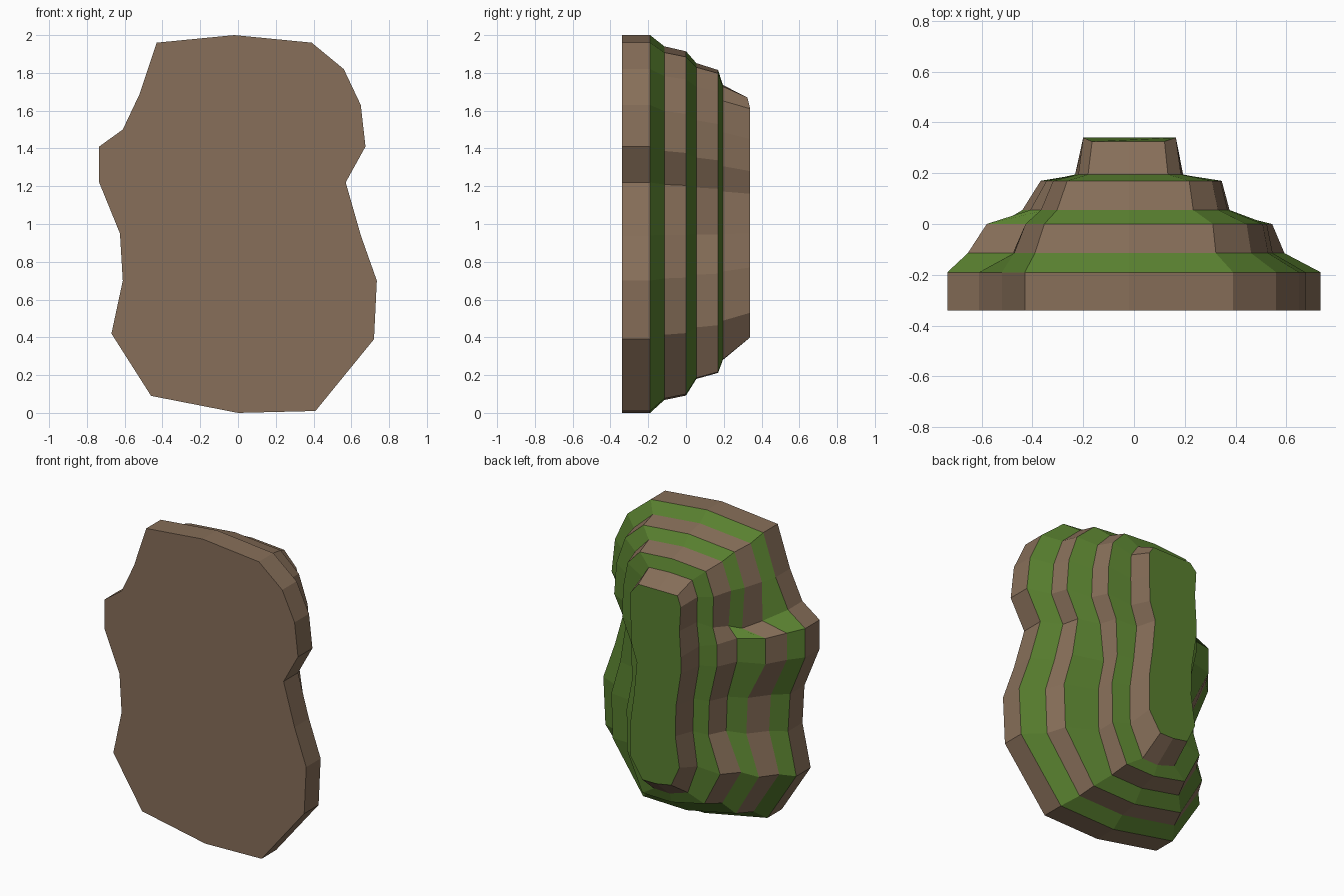
import bpy, bmesh

if "Cube" in bpy.data.objects:
    bpy.data.objects.remove(bpy.data.objects["Cube"])

def material(name, rgb):
    m = bpy.data.materials.new(name)
    m.diffuse_color = (*rgb, 1)
    m.use_nodes = True
    m.node_tree.nodes["Principled BSDF"].inputs["Base Color"].default_value = m.diffuse_color
    return m

# Ground outline and summit outline (x, z), matched point for point
BASE = [(-.02, 2), (.39, 1.96), (.56, 1.82), (.65, 1.63), (.675, 1.41),
        (.57, 1.22), (.65, .94), (.735, .70), (.72, .39), (.41, .01),
        (0, 0), (-.46, .09), (-.67, .42), (-.61, .70), (-.625, .95),
        (-.735, 1.22), (-.735, 1.41), (-.61, 1.5), (-.52, 1.69), (-.43, 1.96)]
SUMMIT = [(-.02, 1.67), (.12, 1.67), (.165, 1.61), (.165, 1.45), (.16, 1.28),
          (.12, 1.16), (.14, .95), (.165, .77), (.165, .53), (.08, .40),
          (-.02, .40), (-.13, .42), (-.19, .55), (-.16, .75), (-.165, .95),
          (-.2, 1.17), (-.2, 1.28), (-.19, 1.45), (-.2, 1.61), (-.165, 1.67)]

# Terrace rings: depth y, blend to summit for left x, right x, upper z, lower z,
# gully shift (x, z), and extra blend on the right flank, left flank, left bulge
RINGS = [(-.34, 0, 0, 0, 0, 0, 0, 0, 0, 0),
         (-.19, 0, 0, 0, 0, 0, 0, 0, 0, 0),
         (-.115, .15, .25, .18, .17, .07, -.07, 0, .04, 0),
         (0, .29, .295, .26, .23, .08, -.09, .04, .09, 0),
         (.055, .48, .58, .45, .45, .06, -.06, .14, .14, .13),
         (.17, .63, .64, .56, .53, .03, -.03, .10, .10, .10),
         (.195, .94, .95, .80, .70, 0, 0, 0, 0, 0),
         (.34, 1, 1, 1, 1, 0, 0, 0, 0, 0)]
GULLY = 17

bm = bmesh.new()
rings = []
for y, tl, tr, tz_up, tz_low, gx, gz, right, left, bulge in RINGS:
    ring = []
    for i, ((bx, bz), (sx, sz)) in enumerate(zip(BASE, SUMMIT)):
        tx = tl if bx < 0 else tr
        if 6 <= i <= 8:
            tx += right
        elif i in (13, 14):
            tx += left
        elif i in (15, 16):
            tx += bulge
        x = bx + (sx - bx) * tx
        z = bz + (sz - bz) * (tz_up if bz > 1 else tz_low)
        if i == GULLY:
            x += gx
            z += gz
        # the summit's upper edge dips slightly
        dip = .015 if y > .3 and i in (0, 1, 19) else 0
        ring.append(bm.verts.new((x, y - dip, z)))
    rings.append(ring)

# Alternate rock walls (0) and grass ledges (1)
n = len(BASE)
for k in range(len(rings) - 1):
    for i in range(n):
        j = (i + 1) % n
        f = bm.faces.new((rings[k][i], rings[k][j], rings[k + 1][j], rings[k + 1][i]))
        f.material_index = k % 2
bm.faces.new(rings[0]).material_index = 0      # rock underside
bm.faces.new(rings[-1]).material_index = 1     # grass summit
bmesh.ops.recalc_face_normals(bm, faces=bm.faces[:])

mesh = bpy.data.meshes.new("terraced_hill")
bm.to_mesh(mesh)
bm.free()
mesh.materials.append(material("rock brown", (.242, .158, .100)))
mesh.materials.append(material("grass green", (.100, .217, .029)))
hill = bpy.data.objects.new("terraced_hill", mesh)
bpy.context.collection.objects.link(hill)
